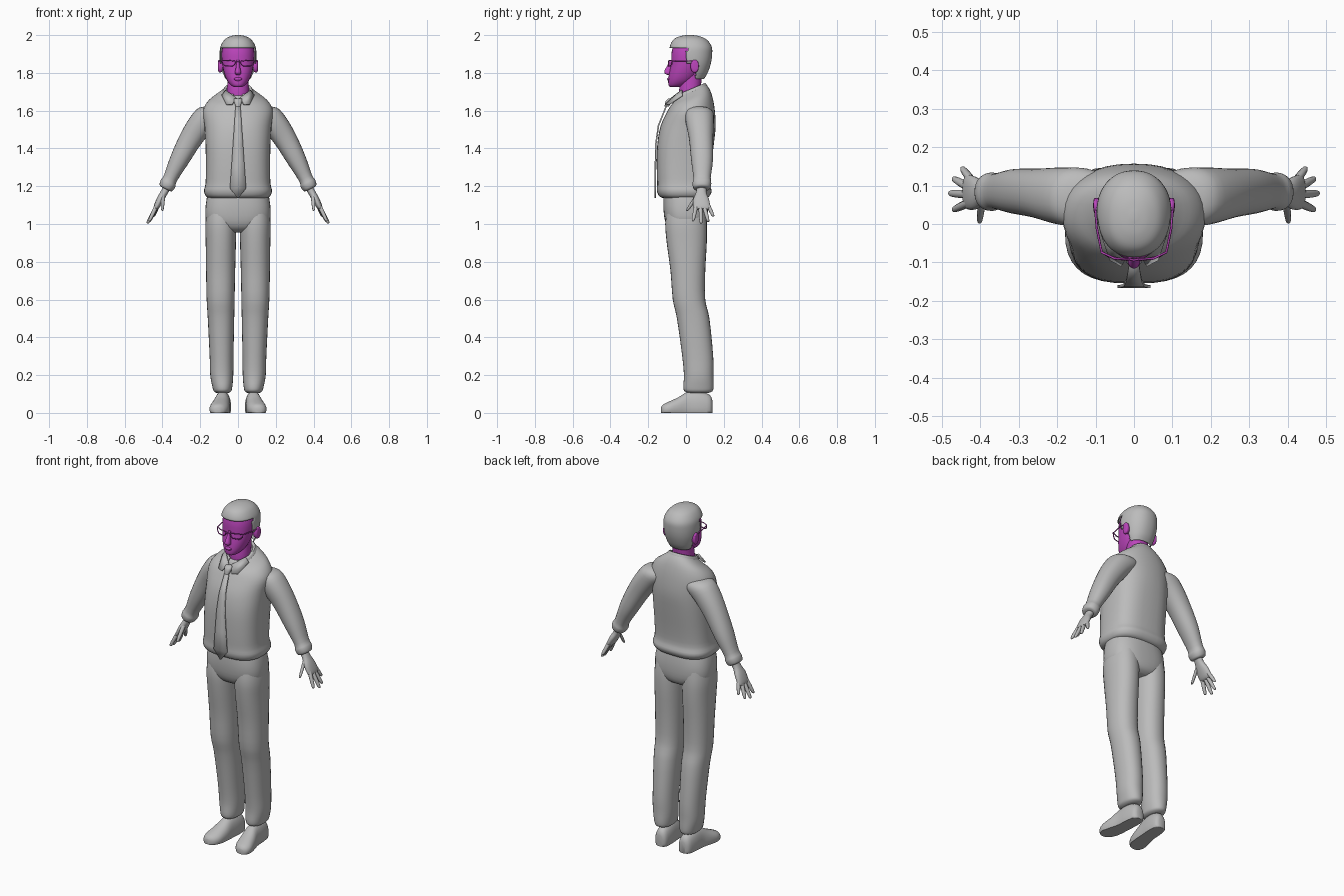
import bpy, bmesh, math
from mathutils import Vector


def material(name, rgb):
    m = bpy.data.materials.new(name)
    m.diffuse_color = (*rgb, 1)
    return m


GREY = material("grey cloth", (0.5, 0.5, 0.5))
SKIN = material("magenta skin", (0.5, 0.06, 0.5))


def finish(name, bm, mat, angle=50, thick=0):
    bmesh.ops.recalc_face_normals(bm, faces=bm.faces)
    me = bpy.data.meshes.new(name)
    bm.to_mesh(me)
    bm.free()
    me.materials.append(mat)
    ob = bpy.data.objects.new(name, me)
    bpy.context.collection.objects.link(ob)
    bpy.ops.object.select_all(action='DESELECT')
    ob.select_set(True)
    bpy.context.view_layer.objects.active = ob
    bpy.ops.object.shade_smooth_by_angle(angle=math.radians(angle))
    if thick:
        mod = ob.modifiers.new("thickness", 'SOLIDIFY')
        mod.thickness = thick
        mod.offset = 0
    return ob


def spline(rings, steps):
    """Smoothly interpolate ring data along the loft."""
    out = []
    for i in range(len(rings) - 1):
        a, b = rings[i], rings[i + 1]
        p, q = rings[max(i - 1, 0)], rings[min(i + 2, len(rings) - 1)]
        for k in range(steps):
            t = k / steps
            out.append([0.5 * (2 * B + (C - A) * t + (2 * A - 5 * B + 4 * C - D) * t * t
                        + (3 * B - A - 3 * C + D) * t ** 3)
                        for A, B, C, D in zip(p, a, b, q)])
    return out + [list(rings[-1])]


def loft(name, rings, mat, u=(1, 0, 0), v=(0, 1, 0), n=28, steps=3, s=1, caps=True, drop=None, thick=0):
    """Rings are x, y, z, radius u, radius v, tilt, squareness."""
    full = [tuple(r) + (0, 2.2)[len(r) - 5:] for r in rings]
    bm = bmesh.new()
    rows = []
    for x, y, z, ru, rv, tilt, p in spline(full, steps):
        row = []
        for k in range(n):
            a = 2 * math.pi * k / n
            c, d = math.cos(a), math.sin(a)
            c = math.copysign(abs(c) ** (2 / p), c) * ru
            d = math.copysign(abs(d) ** (2 / p), d) * rv
            co = Vector((x, y, z)) + Vector(u) * c + Vector(v) * d + Vector((0, 0, tilt * d))
            row.append(bm.verts.new((s * co.x, co.y, max(co.z, 0))))
        rows.append(row)
    for r0, r1 in zip(rows, rows[1:]):
        for k in range(n):
            bm.faces.new((r0[k], r0[(k + 1) % n], r1[(k + 1) % n], r1[k]))
    if caps:
        bm.faces.new(rows[0])
        bm.faces.new(rows[-1])
    if drop:
        gone = [f for f in bm.faces if drop(f.calc_center_median())]
        bmesh.ops.delete(bm, geom=gone, context='FACES')
    return finish(name, bm, mat, thick=thick)


def body(z, hw, front, back, tilt=0, p=2.2):
    return (0, (front + back) / 2, z, hw, (back - front) / 2, tilt, p)


def wire(name, pts, mat, radius, closed=False):
    cu = bpy.data.curves.new(name, 'CURVE')
    cu.dimensions = '3D'
    cu.bevel_depth = radius
    cu.bevel_resolution = 1
    sp = cu.splines.new('POLY')
    sp.points.add(len(pts) - 1)
    for q, co in zip(sp.points, pts):
        q.co = (*co, 1)
    sp.use_cyclic_u = closed
    cu.materials.append(mat)
    ob = bpy.data.objects.new(name, cu)
    bpy.context.collection.objects.link(ob)
    bpy.ops.object.select_all(action='DESELECT')
    ob.select_set(True)
    bpy.context.view_layer.objects.active = ob
    bpy.ops.object.convert(target='MESH')


def plate(name, polys, mat, thick):
    bm = bmesh.new()
    for poly in polys:
        bm.faces.new([bm.verts.new(co) for co in poly])
    bmesh.ops.remove_doubles(bm, verts=bm.verts, dist=0.0005)
    finish(name, bm, mat, 30, thick)


# Shirt body with gathered hem
loft("shirt", [body(1.135, .14, -.11, .10, 0, 2.8), body(1.145, .168, -.14, .122, 0, 2.8),
               body(1.175, .18, -.154, .136, 0, 2.8), body(1.215, .172, -.153, .126, 0, 2.8),
               body(1.30, .170, -.155, .132, 0, 2.8), body(1.42, .172, -.152, .147, 0, 2.7),
               body(1.52, .178, -.134, .157, 0, 2.4), body(1.60, .186, -.10, .152, .05, 2.2),
               body(1.65, .158, -.08, .14, .2), body(1.68, .115, -.064, .125, .35),
               body(1.708, .07, -.05, .105, .44)], GREY, n=36)

# Trouser seat
loft("trouser_seat", [body(1.19, .155, -.115, .10), body(1.10, .171, -.12, .114, 0, 2.6),
                      body(1.02, .170, -.112, .114, 0, 2.6), body(.975, .14, -.09, .10),
                      body(.955, .09, -.05, .07)], GREY, n=36)

for s, side in ((1, "left"), (-1, "right")):
    # Trouser leg
    loft(side + "_trouser_leg", [
        (.09, 0, 1.08, .074, .10), (.091, 0, 1.0, .082, .11), (.091, .004, .9, .080, .106),
        (.092, .010, .75, .077, .092), (.092, .016, .6, .074, .086), (.09, .038, .5, .070, .086),
        (.087, .062, .3, .063, .082), (.086, .067, .2, .061, .078), (.083, .066, .14, .053, .08),
        (.082, .066, .115, .046, .074), (.082, .066, .105, .03, .05)], GREY, s=s)
    # Shoe, flat on the ground
    loft(side + "_shoe", [
        (.076, .14, .03, .018, .035), (.077, .125, .03, .036, .065), (.08, .07, .03, .043, .085),
        (.084, .01, .03, .043, .082), (.092, -.04, .025, .049, .058), (.101, -.09, .02, .05, .04),
        (.106, -.12, .015, .036, .03), (.108, -.132, .012, .015, .018)],
        GREY, v=(0, 0, 1), s=s)
    # Sleeve with cuff
    across = (.89, 0, .45)
    loft(side + "_sleeve", [
        (.09, .07, 1.60, .05, .06), (.14, .07, 1.583, .073, .076), (.19, .073, 1.535, .07, .074),
        (.25, .08, 1.45, .061, .064), (.31, .085, 1.34, .051, .058), (.357, .085, 1.245, .038, .046),
        (.370, .084, 1.215, .043, .05), (.382, .083, 1.19, .037, .043), (.384, .083, 1.185, .02, .025)],
        GREY, u=across, s=s)
    # Palm and fingers
    loft(side + "_palm", [(.372, .083, 1.20, .021, .026), (.392, .08, 1.165, .019, .028),
                          (.412, .08, 1.13, .019, .042), (.432, .083, 1.09, .015, .045),
                          (.44, .083, 1.078, .007, .036)], GREY, u=across, s=s, n=20)
    fingers = (("little_finger", (.425, .117, 1.10), (.447, .145, 1.04)),
               ("ring_finger", (.432, .097, 1.09), (.470, .118, 1.012)),
               ("middle_finger", (.433, .077, 1.09), (.480, .080, 1.003)),
               ("index_finger", (.430, .055, 1.10), (.470, .037, 1.015)),
               ("thumb", (.395, .062, 1.155), (.402, .005, 1.07)))
    for name, a, b in fingers:
        a, b = Vector(a), Vector(b)
        rad = ((0, .011), (.5, .0105), (.9, .008), (1, .003))
        loft(side + "_" + name, [(*a.lerp(b, t), r, r) for t, r in rad], GREY, u=across, s=s, n=10)
    # Collar flap
    flap = [(.010, -.074, 1.668), (.032, -.108, 1.632), (.062, -.092, 1.632),
            (.086, -.02, 1.680), (.066, -.022, 1.708)]
    plate(side + "_collar_flap", [[(s * x, y, z) for x, y, z in flap]], GREY, .008)
    # Ear
    loft(side + "_ear", [(.082, .045, 1.835, .02, .028), (.096, .046, 1.835, .022, .034),
                         (.104, .048, 1.837, .018, .03), (.106, .048, 1.838, .006, .012)],
         SKIN, u=(0, 1, 0), v=(0, 0, 1), s=s, n=16)
    # Glasses rim and temple arm
    rim = [(.014, -.092, 1.862), (.05, -.09, 1.866), (.084, -.074, 1.866), (.082, -.074, 1.848),
           (.066, -.084, 1.836), (.03, -.092, 1.836), (.017, -.092, 1.846)]
    wire(side + "_glasses_rim", [(s * x, y, z) for x, y, z in rim], SKIN, .003, True)
    wire(side + "_glasses_arm", [(s * .084, -.074, 1.864), (s * .097, -.01, 1.864),
                                 (s * .101, .045, 1.862)], SKIN, .003)

wire("glasses_bridge", [(-.015, -.092, 1.858), (0, -.094, 1.86), (.015, -.092, 1.858)], SKIN, .003)

# Neck, head and nose
loft("neck", [(0, .02, 1.64, .056, .056), (0, .02, 1.70, .058, .057), (0, .025, 1.75, .056, .056),
              (0, .03, 1.80, .056, .056)], SKIN)
loft("head", [body(1.724, .016, -.08, -.045), body(1.733, .036, -.092, -.005), body(1.76, .058, -.094, .04),
              body(1.80, .074, -.089, .07), body(1.85, .084, -.079, .09), body(1.91, .087, -.076, .11),
              body(1.96, .072, -.058, .10), body(1.98, .04, -.02, .07)], SKIN)
loft("nose", [(0, -.076, 1.868, .007, .008), (0, -.086, 1.835, .010, .016), (0, -.094, 1.81, .015, .021),
              (0, -.093, 1.796, .016, .019), (0, -.086, 1.788, .008, .008)], SKIN, n=14)
loft("lips", [(0, -.088, 1.776, .010, .006), (0, -.091, 1.768, .022, .009), (0, -.088, 1.758, .012, .007)],
     SKIN, n=14)


# Hair cap, open around the face and ears
def face_opening(c):
    if c.y < .005:
        return c.z < 1.93
    return c.y < .05 and c.z < 1.85


loft("hair", [body(1.768, .062, 0, .092), body(1.80, .08, -.05, .112), body(1.85, .092, -.07, .129),
              body(1.90, .095, -.081, .136), body(1.94, .090, -.083, .133), body(1.975, .068, -.064, .107),
              body(1.992, .038, -.03, .07), body(1.998, .008, .01, .03)],
     GREY, n=56, steps=5, drop=face_opening, thick=.005)

# Collar band, open at the throat
loft("collar_band", [(0, .03, 1.665, .087, .086, .42), (0, .028, 1.69, .083, .084, .42),
                     (0, .027, 1.713, .072, .075, .42), (0, .027, 1.708, .062, .066, .42)],
     GREY, n=40, caps=False, drop=lambda c: c.y < -.02 and abs(c.x) < .026, thick=.005)

# Necktie blade and knot
rows = [(.013, 1.625, -.104), (.020, 1.52, -.146), (.027, 1.42, -.160), (.035, 1.30, -.162),
        (.043, 1.19, -.163), (.003, 1.137, -.162)]
plate("necktie", [[(-a, ya, za), (a, ya, za), (b, yb, zb), (-b, yb, zb)]
                  for (a, za, ya), (b, zb, yb) in zip(rows, rows[1:])], GREY, .008)
loft("necktie_knot", [(0, -.082, 1.664, .020, .012), (0, -.092, 1.65, .022, .016),
                      (0, -.102, 1.622, .013, .012)], GREY, n=14)
